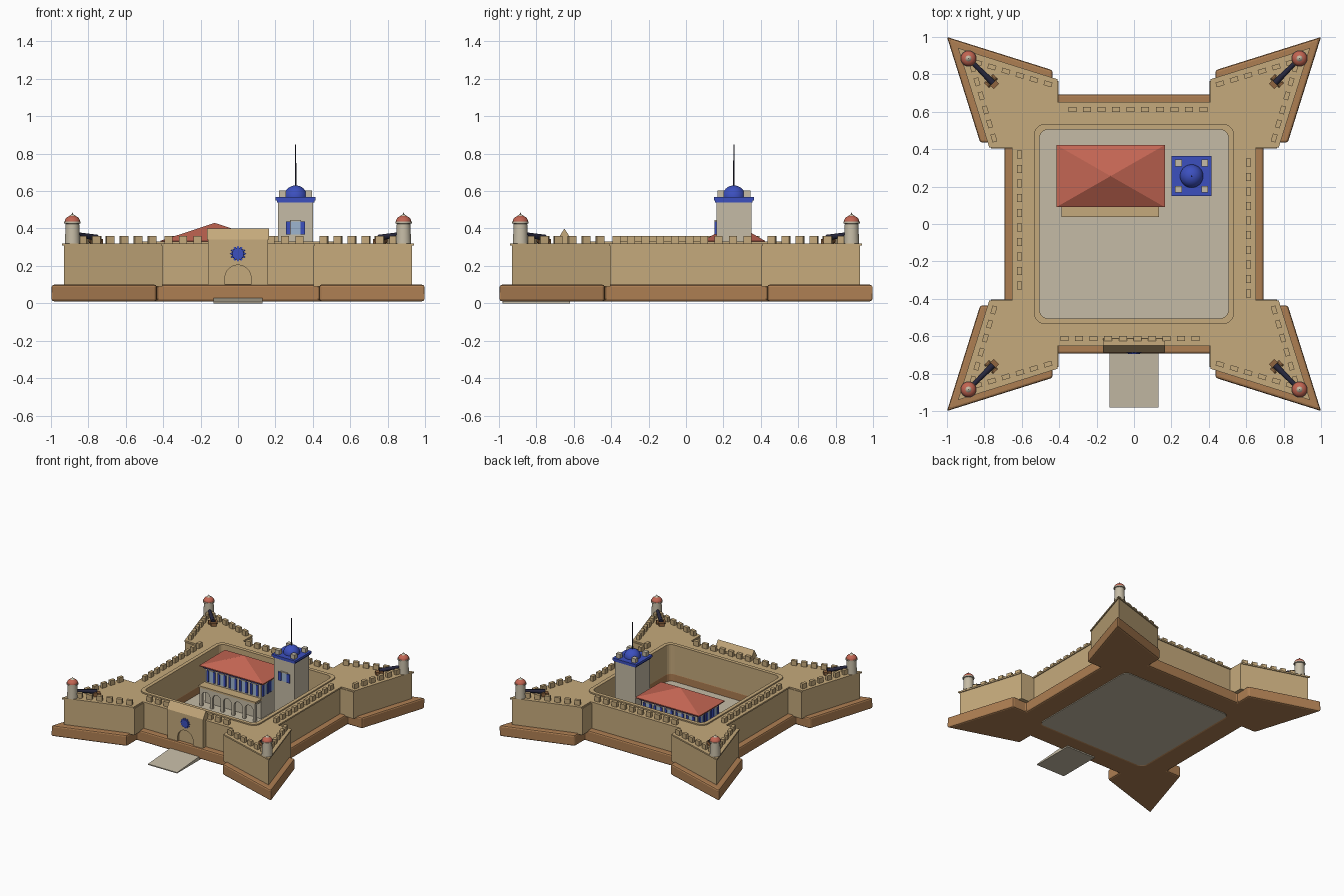
import bpy, bmesh
from math import pi, sin, cos, atan2, sqrt
from mathutils import Matrix, Vector

if "Cube" in bpy.data.objects:
    bpy.data.objects.remove(bpy.data.objects["Cube"])


def material(name, *rgb):
    m = bpy.data.materials.new(name)
    m.use_nodes = True
    m.diffuse_color = (*rgb, 1)
    m.node_tree.nodes["Principled BSDF"].inputs["Base Color"].default_value = (*rgb, 1)
    return m


SAND = material("sandstone", 0.56, 0.40, 0.20)
EARTH = material("brown stone", 0.42, 0.21, 0.085)
PALE = material("pale plaster", 0.56, 0.50, 0.38)
RED = material("red tile", 0.54, 0.13, 0.085)
BLUE = material("blue paint", 0.045, 0.08, 0.52)
GLASS = material("pale glass", 0.34, 0.46, 0.62)
IRON = material("dark iron", 0.02, 0.02, 0.045)
WOOD = material("carriage wood", 0.28, 0.13, 0.05)


def finish(name, bm, mat, smooth=False):
    bmesh.ops.recalc_face_normals(bm, faces=bm.faces)
    mesh = bpy.data.meshes.new(name)
    bm.to_mesh(mesh)
    bm.free()
    mesh.materials.append(mat)
    ob = bpy.data.objects.new(name, mesh)
    bpy.context.collection.objects.link(ob)
    if smooth:
        bpy.ops.object.select_all(action="DESELECT")
        ob.select_set(True)
        bpy.context.view_layer.objects.active = ob
        bpy.ops.object.shade_smooth_by_angle(angle=0.7)
    return ob


def boxes(name, items, mat):
    """Each item is centre, size and turn about z."""
    bm = bmesh.new()
    for centre, size, turn in items:
        m = Matrix.Translation(centre) @ Matrix.Rotation(turn, 4, "Z") @ Matrix.Diagonal((*size, 1))
        bmesh.ops.create_cube(bm, size=1, matrix=m)
    return finish(name, bm, mat)


def box(name, x0, x1, y0, y1, z0, z1, mat):
    return boxes(name, [(((x0 + x1) / 2, (y0 + y1) / 2, (z0 + z1) / 2), (x1 - x0, y1 - y0, z1 - z0), 0)], mat)


def slab(name, loops, z0, z1, mat):
    """Extrude an outline, with any further loops as holes."""
    bm = bmesh.new()
    for pts in loops:
        vs = [bm.verts.new((x, y, z0)) for x, y in pts]
        for a, b in zip(vs, vs[1:] + vs[:1]):
            bm.edges.new((a, b))
    bmesh.ops.triangle_fill(bm, edges=bm.edges[:], use_beauty=True)
    up = bmesh.ops.extrude_face_region(bm, geom=bm.faces[:])["geom"]
    bmesh.ops.translate(bm, vec=(0, 0, z1 - z0), verts=[v for v in up if isinstance(v, bmesh.types.BMVert)])
    return finish(name, bm, mat)


def extrude(name, pts, vec, mat):
    bm = bmesh.new()
    f = bm.faces.new([bm.verts.new(p) for p in pts])
    up = bmesh.ops.extrude_face_region(bm, geom=[f])["geom"]
    bmesh.ops.translate(bm, vec=vec, verts=[v for v in up if isinstance(v, bmesh.types.BMVert)])
    return finish(name, bm, mat)


def lathe(name, profile, x, y, mat, steps=24):
    bm = bmesh.new()
    vs = [bm.verts.new((x + r, y, z)) for r, z in profile]
    es = [bm.edges.new(p) for p in zip(vs, vs[1:])]
    bmesh.ops.spin(bm, geom=vs + es, cent=(x, y, 0), axis=(0, 0, 1), angle=2 * pi, steps=steps)
    bmesh.ops.remove_doubles(bm, verts=bm.verts, dist=0.0001)
    return finish(name, bm, mat, True)


def rod(name, a, b, r0, r1, mat, sides=16):
    a, b = Vector(a), Vector(b)
    m = Matrix.Translation((a + b) / 2) @ (b - a).to_track_quat("Z", "Y").to_matrix().to_4x4()
    bm = bmesh.new()
    bmesh.ops.create_cone(bm, cap_ends=True, segments=sides, radius1=r0, radius2=r1, depth=(b - a).length, matrix=m)
    return finish(name, bm, mat, True)


def dome(r, h, z, n=8):
    return [(r * cos(i * pi / 2 / n), z + h * sin(i * pi / 2 / n)) for i in range(n + 1)]


def arch_wall(name, x0, x1, z0, z1, centres, half, spring, y, depth, mat):
    """Wall with round-headed openings cut up from its foot."""
    pts = [(x1, z0), (x1, z1), (x0, z1), (x0, z0)]
    for c in centres:
        pts.append((c - half, z0))
        pts += [(c - half * cos(i * pi / 12), spring + half * sin(i * pi / 12)) for i in range(13)]
        pts.append((c + half, z0))
    return extrude(name, [(x, y, z) for x, z in pts], (0, depth, 0), mat)


def turn(x, y, k):
    for _ in range(k):
        x, y = -y, x
    return x, y


def star(s):
    quarter = [(0.405, 0.645), (0.405, 0.765), (0.93, 0.93), (0.765, 0.405), (0.645, 0.405)]
    return [turn(x * s, y * s, k) for k in range(4) for x, y in reversed(quarter)]


def court(h, r):
    return [(sx * (h - r) + r * cos(a), sy * (h - r) + r * sin(a))
            for q, (sx, sy) in enumerate([(1, 1), (-1, 1), (-1, -1), (1, -1)])
            for a in [(q + i / 5) * pi / 2 for i in range(6)]]


# Star-shaped ramparts around the courtyard
yard = court(0.505, 0.045)
plinth = slab("plinth", [star(1.075), yard], 0.01, 0.10, EARTH)
bev = plinth.modifiers.new("soft edge", "BEVEL")
bev.width, bev.segments, bev.limit_method, bev.angle_limit = 0.012, 2, "ANGLE", 0.8
slab("rampart_wall", [star(1.0), yard], 0.09, 0.308, SAND)
slab("rampart_cornice", [star(1.012), yard], 0.308, 0.32, SAND)
slab("courtyard_coping", [court(0.535, 0.06), yard], 0.32, 0.33, SAND)
slab("courtyard_floor", [court(0.506, 0.045)], 0.01, 0.03, PALE)

# Merlons along the curtains and bastion faces
blocks = []
for k in range(4):
    for i in range(10):
        x, y = turn(-0.33 + 0.078 * i, 0.613, k)
        blocks.append(((x, y, 0.34), (0.043, 0.026, 0.04), k * pi / 2))
    for i in range(6):
        fx, fy = 0.835 - 0.075 * i, 0.862 - 0.0225 * i
        slope = atan2(0.0225, 0.075)
        for px, py, a in ((fx, fy, slope), (fy, fx, pi / 2 - slope)):
            x, y = turn(px, py, k)
            blocks.append(((x, y, 0.34), (0.043, 0.026, 0.04), a + k * pi / 2))
boxes("merlons", blocks, SAND)

# Sentry turrets and cannons on the four points
for k in range(4):
    x, y = turn(0.885, 0.885, k)
    lathe("sentry_turret", [(0, 0.32), (0.041, 0.32), (0.036, 0.425), (0.044, 0.427), (0.044, 0.437), (0, 0.437)], x, y, PALE)
    lathe("turret_dome", dome(0.041, 0.032, 0.437), x, y, RED)
    lathe("turret_finial", [(0.018, 0.464), (0.012, 0.472), (0.004, 0.476), (0, 0.488)], x, y, PALE, 12)
    tip, tail = turn(0.868, 0.868, k), turn(0.755, 0.755, k)
    rod("cannon_barrel", (*tail, 0.35), (*tip, 0.37), 0.017, 0.011, IRON)
    boxes("cannon_carriage", [((*tail, 0.332), (0.055, 0.04, 0.024), pi / 4 + k * pi / 2)], WOOD)
    wx, wy = turn(0.012, -0.012, k)
    for s in (-1, 1):
        c = Vector((*turn(0.765, 0.765, k), 0.338)) + Vector((wx, wy, 0)) * s * 1.6
        d = Vector((wx, wy, 0)) * 0.35
        rod("cannon_wheel", c - d, c + d, 0.018, 0.018, WOOD)

# Gatehouse with arch, ridged cap, round emblem and ramp
arch_wall("gate_wall", -0.16, 0.16, 0.08, 0.34, [0], 0.07, 0.135, -0.684, 0.02, SAND)
box("gate_core", -0.16, 0.16, -0.667, -0.625, 0.08, 0.34, SAND)
extrude("gate_cap", [(-0.165, -0.688, 0.34), (-0.165, -0.612, 0.34), (-0.165, -0.65, 0.40)], (0.33, 0, 0), SAND)
rod("gate_emblem", (0, -0.68, 0.265), (0, -0.694, 0.265), 0.033, 0.031, BLUE, 24)
for i in range(12):
    ex, ez = 0.035 * cos(i * pi / 6), 0.265 + 0.035 * sin(i * pi / 6)
    rod("emblem_bead", (ex, -0.68, ez), (ex, -0.69, ez), 0.007, 0.006, BLUE, 8)
extrude("entrance_ramp", [(-0.132, -0.98, 0), (-0.132, -0.98, 0.008), (-0.132, -0.67, 0.03), (-0.132, -0.62, 0.03),
                          (-0.132, -0.62, 0)], (0.264, 0, 0), PALE)

# Residence: body, arcade, balcony and hipped roof
box("residence_body", -0.38, 0.13, 0.115, 0.395, 0.03, 0.32, PALE)
box("residence_frieze", -0.39, 0.14, 0.105, 0.405, 0.312, 0.328, BLUE)
arch_wall("arcade", -0.38, 0.125, 0.03, 0.182, [-0.1275 + 0.098 * i for i in range(-2, 3)], 0.037, 0.115, 0.045, 0.02, PALE)
box("balcony_floor", -0.38, 0.125, 0.06, 0.12, 0.165, 0.182, PALE)
box("balcony_coping", -0.388, 0.133, 0.037, 0.12, 0.182, 0.196, SAND)
box("roof_eave", -0.415, 0.165, 0.09, 0.422, 0.326, 0.334, RED)
bm = bmesh.new()
bmesh.ops.create_cone(bm, cap_ends=True, segments=4, radius1=sqrt(0.5), radius2=0, depth=1,
                      matrix=Matrix.Translation((-0.125, 0.256, 0.382)) @ Matrix.Diagonal((0.58, 0.332, 0.096, 1))
                      @ Matrix.Rotation(pi / 4, 4, "Z"))
finish("hipped_roof", bm, RED)

# Watchtower
TX, TY = 0.308, 0.256
box("tower_shaft", TX - 0.093, TX + 0.093, TY - 0.093, TY + 0.093, 0.03, 0.55, PALE)
box("tower_band", TX - 0.1, TX + 0.1, TY - 0.1, TY + 0.1, 0.54, 0.552, BLUE)
box("tower_deck", TX - 0.107, TX + 0.107, TY - 0.107, TY + 0.107, 0.55, 0.568, BLUE)
boxes("tower_merlons", [((TX + sx * 0.07, TY + sy * 0.07, 0.585), (0.036, 0.036, 0.036), 0)
                        for sx in (-1, 1) for sy in (-1, 1)], PALE)
lathe("tower_dome", [(0.062, 0.56)] + dome(0.062, 0.06, 0.57), TX, TY, BLUE, 32)
rod("flagpole", (TX, TY, 0.62), (TX, TY, 0.85), 0.004, 0.003, IRON, 8)

# Shuttered windows
shutters, panes, frames = [], [], []


def window(x, y, z, w, h, a):
    def at(u, out):
        return (x + u * cos(a) + out * sin(a), y + u * sin(a) - out * cos(a), z)
    panes.append((at(0, 0.002), (w, 0.006, h), a))
    frames.append(((*at(0, 0.004)[:2], z + h / 2 + 0.004), (w + 0.008, 0.012, 0.008), a))
    for s in (-1, 1):
        shutters.append((at(s * w * 0.78, 0.005), (w * 0.5, 0.01, h), a))


for i in range(-2, 3):
    window(-0.125 + 0.098 * i, 0.115, 0.255, 0.036, 0.09, 0)
    window(-0.125 + 0.098 * i, 0.395, 0.255, 0.036, 0.09, pi)
for y in (0.165, 0.255, 0.345):
    window(0.13, y, 0.255, 0.036, 0.09, pi / 2)
    window(-0.38, y, 0.255, 0.036, 0.09, -pi / 2)
window(TX, TY - 0.093, 0.402, 0.05, 0.07, 0)
boxes("window_shutters", shutters, BLUE)
boxes("window_panes", panes, GLASS)
boxes("window_lintels", frames, PALE)
